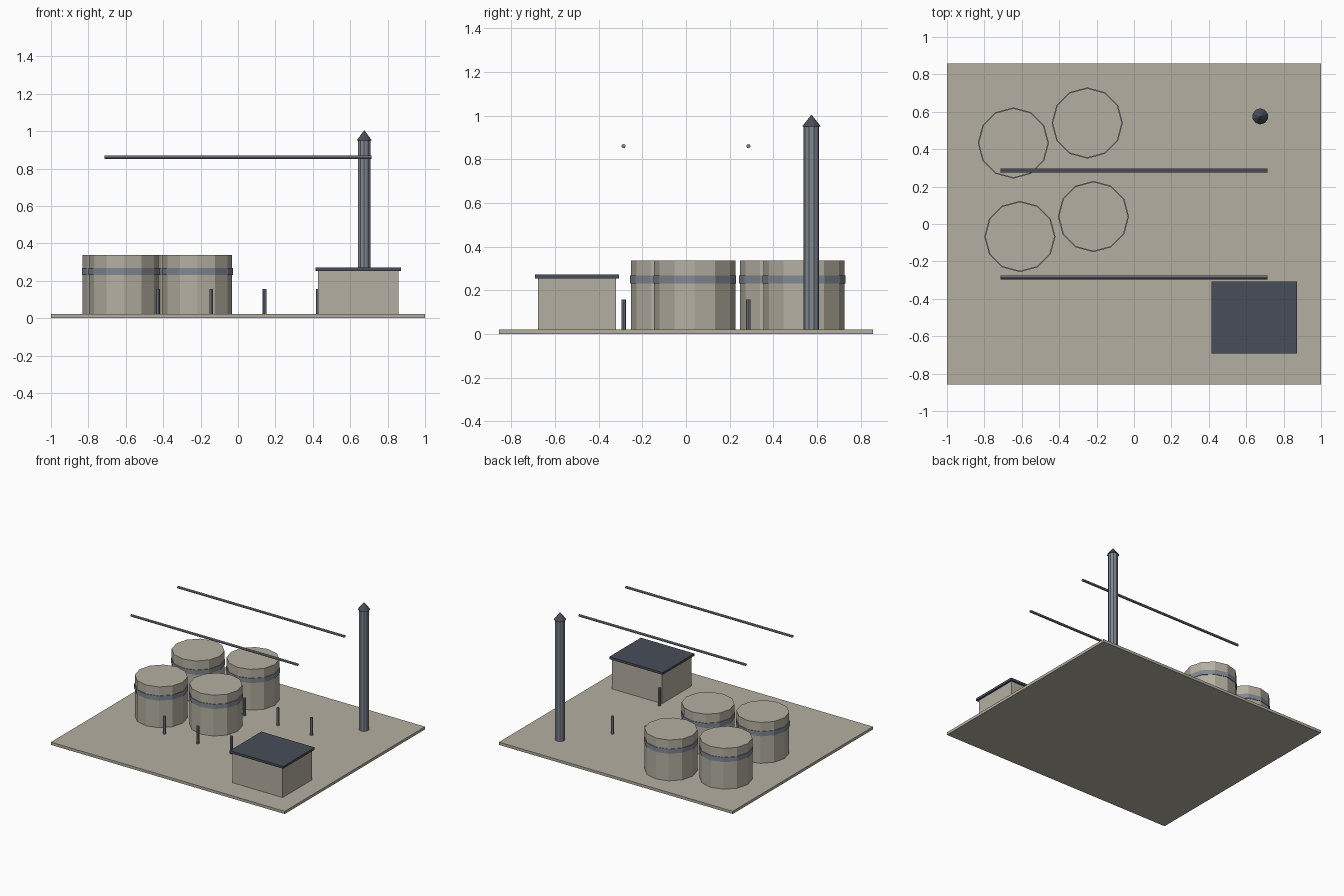
import bpy
import math

cube = bpy.data.objects.get("Cube")
if cube:
    bpy.data.objects.remove(cube, do_unlink=True)


def material(name, rgb):
    m = bpy.data.materials.new(name)
    m.use_nodes = True
    m.diffuse_color = (*rgb, 1)
    m.node_tree.nodes["Principled BSDF"].inputs["Base Color"].default_value = (*rgb, 1)
    return m


CONCRETE = material("warm_concrete", (0.46, 0.43, 0.36))
STEEL = material("blue_grey_steel", (0.22, 0.245, 0.29))
SLATE = material("dark_slate", (0.065, 0.075, 0.10))


def finish(name, mat):
    ob = bpy.context.object
    ob.name = name
    ob.data.materials.append(mat)
    return ob


def box(name, mat, x, y, z0, z1, width, depth):
    bpy.ops.mesh.primitive_cube_add(size=1, location=(x, y, (z0 + z1) / 2))
    ob = finish(name, mat)
    ob.scale = (width, depth, z1 - z0)
    return ob


def column(name, mat, x, y, z0, z1, radius, sides, top=None):
    bpy.ops.mesh.primitive_cone_add(
        vertices=sides, radius1=radius, radius2=radius if top is None else top,
        depth=z1 - z0, location=(x, y, (z0 + z1) / 2))
    return finish(name, mat)


GROUND = 0.021

# Ground slab
box("ground_slab", CONCRETE, 0, 0, 0, GROUND, 2, 1.714)

# Storage tanks, each with a steel band
for i, (x, y) in enumerate([(-0.645, 0.433), (-0.25, 0.54), (-0.61, -0.067), (-0.217, 0.04)]):
    column(f"tank_{i + 1}", CONCRETE, x, y, GROUND, 0.337, 0.1857, 12)
    column(f"tank_band_{i + 1}", STEEL, x, y, 0.232, 0.268, 0.19, 12)

# Chimney stack with a pointed cap
column("chimney_stack", STEEL, 0.675, 0.575, GROUND, 0.95, 0.0355, 10)
column("chimney_cap", SLATE, 0.675, 0.575, 0.95, 1.005, 0.043, 10, top=0)

# Control hut with an overhanging flat roof
box("hut_walls", CONCRETE, 0.643, -0.5, GROUND, 0.255, 0.4286, 0.357)
box("hut_roof", SLATE, 0.643, -0.5, 0.253, 0.271, 0.457, 0.386)

# Overhead pipes and the short posts beneath them
for side, y in (("front", -0.286), ("back", 0.286)):
    pipe = column(f"{side}_pipe", STEEL, 0, y, -0.714, 0.714, 0.0095, 8)
    pipe.rotation_euler.y = math.pi / 2
    pipe.location.z = 0.86
    for i in range(4):
        column(f"{side}_post_{i + 1}", STEEL, -0.4286 + i * 0.2857, y, GROUND, 0.157, 0.0105, 8)
